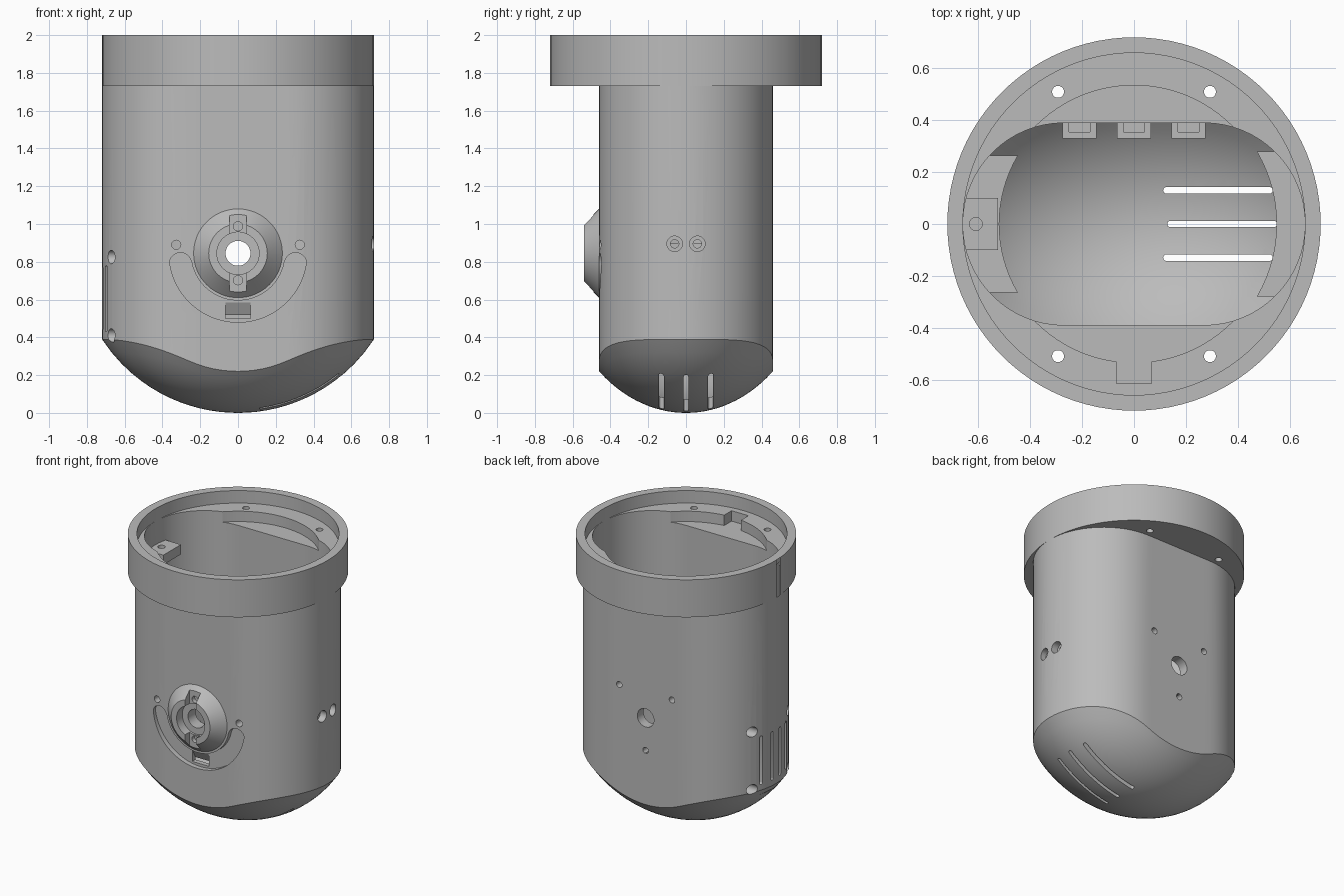
import bpy, bmesh, math

cube = bpy.data.objects.get("Cube")
if cube:
    bpy.data.objects.remove(cube, do_unlink=True)

grey = bpy.data.materials.new("plain_grey")
grey.use_nodes = True
grey.diffuse_color = (0.5, 0.5, 0.5, 1)
grey.node_tree.nodes["Principled BSDF"].inputs["Base Color"].default_value = (0.5, 0.5, 0.5, 1)

FRONT, HUB_Z = -0.46, 0.845


def finish(name, bm):
    bmesh.ops.recalc_face_normals(bm, faces=bm.faces)
    me = bpy.data.meshes.new(name)
    bm.to_mesh(me)
    bm.free()
    ob = bpy.data.objects.new(name, me)
    me.materials.append(grey)
    bpy.context.collection.objects.link(ob)
    return ob


def arc(cx, cy, r, a, b, n):
    """Points on an arc from angle a to b in degrees."""
    steps = [math.radians(a + (b - a) * i / n) for i in range(n + 1)]
    return [(cx + r * math.cos(t), cy + r * math.sin(t)) for t in steps]


def stadium(half, r, cx=0, cy=0, n=32, upright=False):
    pts = arc(half, 0, r, -90, 90, n) + arc(-half, 0, r, 90, 270, n)
    return [(cx + (v if upright else u), cy + (u if upright else v)) for u, v in pts]


def prism(name, pts, lo, hi, axis="z"):
    """Extrude a flat outline along one axis."""
    place = {"x": lambda u, v, w: (w, u, v),
             "y": lambda u, v, w: (u, w, v),
             "z": lambda u, v, w: (u, v, w)}[axis]
    bm = bmesh.new()
    a = [bm.verts.new(place(u, v, lo)) for u, v in pts]
    b = [bm.verts.new(place(u, v, hi)) for u, v in pts]
    bm.faces.new(a)
    bm.faces.new(b)
    for i in range(len(pts)):
        j = (i + 1) % len(pts)
        bm.faces.new((a[i], a[j], b[j], b[i]))
    return finish(name, bm)


def disc(name, u, v, r, lo, hi, axis="z", n=32):
    return prism(name, arc(u, v, r, 0, 360, n)[:-1], lo, hi, axis)


def box(name, x0, x1, y0, y1, z0, z1):
    return prism(name, [(x0, y0), (x1, y0), (x1, y1), (x0, y1)], z0, z1)


def boolean(ob, tool, mode="DIFFERENCE"):
    mod = ob.modifiers.new(mode.lower(), "BOOLEAN")
    mod.operation, mod.solver, mod.object = mode, "EXACT", tool
    bpy.context.view_layer.objects.active = ob
    bpy.ops.object.modifier_apply(modifier=mod.name)
    bpy.data.objects.remove(tool, do_unlink=True)


def bullet(name, half, r, floor, top, rings=14):
    """Stadium column with an ellipsoid underside."""
    outline = stadium(half, r)
    # split the straight sides so the dome edge can curve along them
    n = len(outline) // 2
    flat = [half * (1 - 2 * i / 12) for i in range(1, 12)]
    outline = outline[:n] + [(x, r) for x in flat] + outline[n:] + [(-x, -r) for x in flat]
    bm = bmesh.new()

    def dome(x, y):
        return floor + 0.86 - math.sqrt(0.86 ** 2 - x * x - 1.56 * y * y)

    loops = []
    for k in range(1, rings + 1):
        s = k / rings
        loops.append([bm.verts.new((x * s, y * s, dome(x * s, y * s))) for x, y in outline])
    loops.append([bm.verts.new((x, y, top)) for x, y in outline])
    tip = bm.verts.new((0, 0, floor))
    m = len(outline)
    for i in range(m):
        j = (i + 1) % m
        bm.faces.new((tip, loops[0][i], loops[0][j]))
        for a, b in zip(loops, loops[1:]):
            bm.faces.new((a[i], a[j], b[j], b[i]))
    bm.faces.new(loops[-1])
    return finish(name, bm)


# Housing: domed column with a round collar
housing = bullet("housing", 0.26, 0.46, 0, 1.8)
boolean(housing, disc("collar", 0, 0, 0.72, 1.73, 2, n=96), "UNION")
cuts = [
    bullet("cavity", 0.27, 0.39, 0.06, 2.1),
    disc("collar_recess", 0, 0, 0.66, 1.91, 2.1, n=96),
    disc("ledge_recess", 0, 0, 0.535, 1.835, 2.05, n=96),
    box("ledge_notch", -0.067, 0.067, -0.615, -0.3, 1.835, 2.05),
]
cuts += [disc("collar_hole", sx * 0.293, sy * 0.51, 0.023, 1.6, 2.05)
         for sx in (-1, 1) for sy in (-1, 1)]
for c in cuts:
    boolean(housing, c)

# Thickened inner pads at both ends
right_pad = box("right_pad", 0.4, 0.8, -0.28, 0.28, 0.72, 1.06)
left_pad = box("left_pad", -0.8, -0.4, -0.265, 0.265, 0.34, 0.9)
for pad, r in ((right_pad, 0.55), (left_pad, 0.52)):
    boolean(pad, prism("wall_limit", stadium(0.265, 0.42), 0, 2), "INTERSECT")
    boolean(pad, disc("pad_hollow", 0, 0, r, 0, 2, n=96))
    boolean(housing, pad, "UNION")

# Bracket with a screw hole below the collar
bracket = box("bracket", -0.68, -0.525, -0.1, 0.1, 1.67, 1.74)
boolean(bracket, disc("bracket_hole", -0.61, 0, 0.025, 1.6, 1.8))
boolean(housing, bracket, "UNION")

# Nut pockets and screw holes on the back wall
for x, z in ((-0.21, 1.03), (0.21, 1.03), (0, 0.61)):
    boss = box("nut_boss", x - 0.065, x + 0.065, 0.33, 0.41, z - 0.065, z + 0.065)
    boolean(boss, box("nut_slot", x - 0.04, x + 0.04, 0.355, 0.392, z - 0.04, z + 0.1))
    boolean(housing, boss, "UNION")
    boolean(housing, disc("back_screw_hole", x, z, 0.022, 0.3, 0.5, "y"))

# Curved groove around the front hub, with a ramped pocket
groove = (arc(0, HUB_Z, 0.365, 190, 350, 48)
          + arc(0.305, HUB_Z - 0.054, 0.0575, -10, 170, 12)[1:-1]
          + arc(0, HUB_Z, 0.25, 350, 190, 48)
          + arc(-0.305, HUB_Z - 0.054, 0.0575, 10, 190, 12)[1:-1])
cuts = [
    prism("groove", groove, -0.6, -0.425, "y"),
    prism("ramp_pocket", [(-0.44, 0.585), (-0.425, 0.585), (-0.38, 0.5), (-0.44, 0.5)],
          -0.067, 0.067, "x"),
    disc("hub_bore", 0, HUB_Z, 0.066, -0.6, 0.6, "y"),
]
for s in (-1, 1):
    cuts += [
        disc("front_screw_hole", s * 0.327, 0.89, 0.024, -0.6, -0.3, "y"),
        # countersunk pair on the right end
        disc("end_hole", s * 0.06, 0.895, 0.022, 0.4, 0.8, "x"),
        disc("end_counterbore", s * 0.06, 0.895, 0.041, 0.67, 0.8, "x"),
    ]
    # left end: screw holes and vertical vents
    cuts += [disc("left_screw_hole", s * 0.205, z, 0.036, -0.8, -0.45, "x")
             for z in (0.825, 0.41)]
    cuts += [prism("left_vent", stadium(0.163, 0.012, s * y, 0.605, 8, True), -0.8, -0.4, "x")
             for y in (0.045, 0.14)]
# Vents in the dome
cuts += [prism("dome_vent", stadium(0.199, 0.0125, x, y, 8), -0.1, 0.34)
         for x, y in ((0.34, 0), (0.324, 0.13), (0.324, -0.13))]
for c in cuts:
    boolean(housing, c)

# Front hub: tapered ring with keyway and screw holes
bm = bmesh.new()
bmesh.ops.create_cone(bm, cap_ends=True, segments=64, radius1=0.235, radius2=0.155, depth=0.08)
for v in bm.verts:
    v.co = (v.co.x, -v.co.z + FRONT - 0.04, v.co.y + HUB_Z)
hub = finish("front_hub", bm)
boolean(hub, disc("hub_recess", 0, HUB_Z, 0.112, -0.6, -0.475, "y", 48))
boolean(hub, box("keyway", -0.044, 0.044, -0.6, -0.49, HUB_Z - 0.21, HUB_Z + 0.205))
boolean(hub, disc("hub_bore", 0, HUB_Z, 0.066, -0.6, -0.3, "y"))
for s in (-1, 1):
    boolean(hub, disc("hub_screw_hole", 0, HUB_Z + s * 0.143, 0.024, -0.6, -0.3, "y"))

# Smooth curved walls, keep edges crisp
for ob in (housing, hub):
    bpy.ops.object.select_all(action="DESELECT")
    ob.select_set(True)
    bpy.context.view_layer.objects.active = ob
    bpy.ops.object.shade_smooth_by_angle(angle=math.radians(20))
